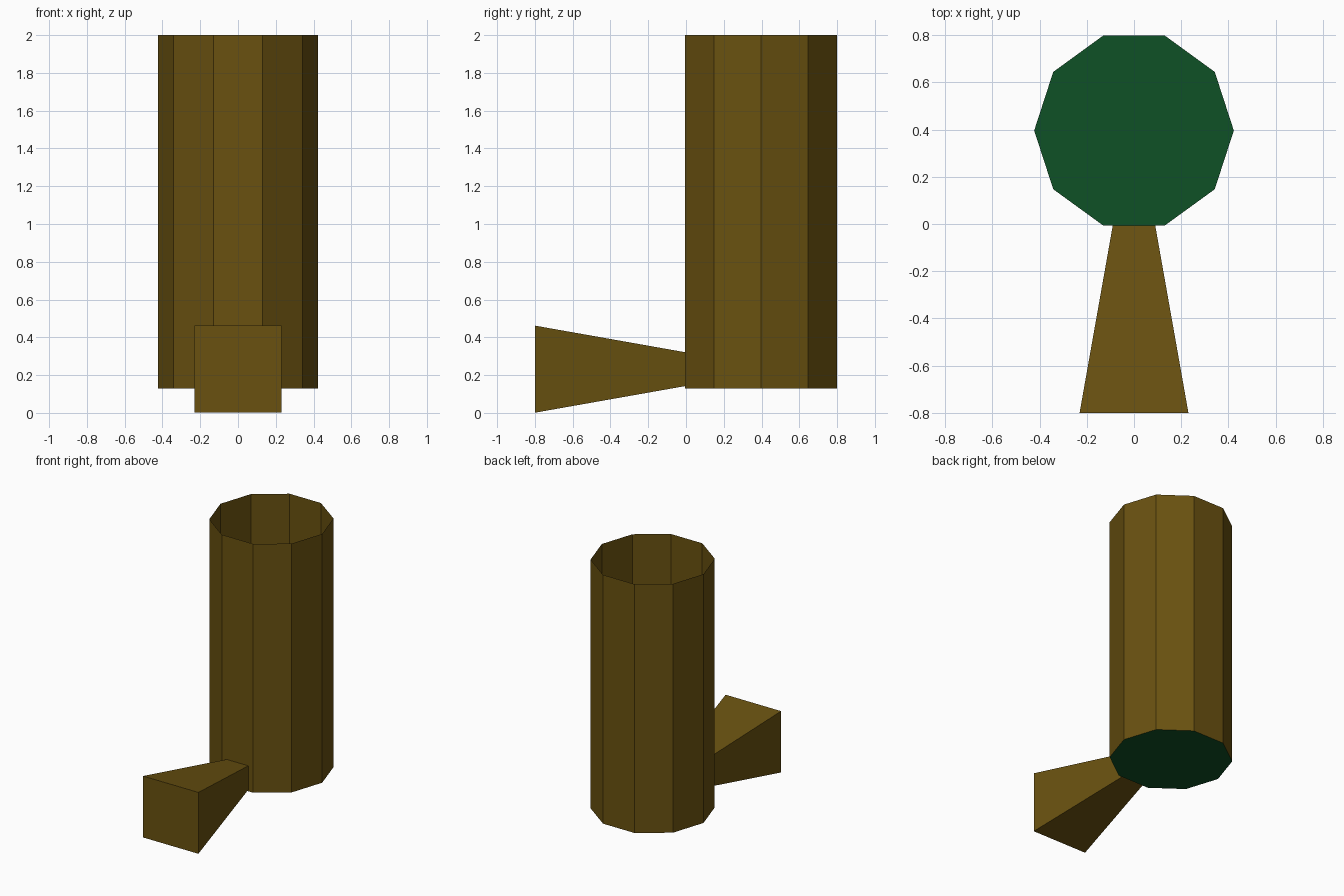
import bpy, bmesh, math

if "Cube" in bpy.data.objects:
    bpy.data.objects.remove(bpy.data.objects["Cube"])

def material(name, rgb):
    m = bpy.data.materials.new(name)
    m.diffuse_color = (*rgb, 1)
    m.use_nodes = True
    m.node_tree.nodes["Principled BSDF"].inputs["Base Color"].default_value = m.diffuse_color
    return m

brown = material("brown", (0.142, 0.083, 0.0052))
green = material("dark green", (0.0048, 0.083, 0.019))

def make(name, rings, mat, sides=True, caps=()):
    """Join rings of points with side faces and cap the chosen rings."""
    bm = bmesh.new()
    vs = [[bm.verts.new(p) for p in ring] for ring in rings]
    n = len(rings[0])
    if sides:
        for a, b in zip(vs, vs[1:]):
            for i in range(n):
                j = (i + 1) % n
                bm.faces.new((a[i], a[j], b[j], b[i]))
    for c in caps:
        bm.faces.new(vs[c] if c else vs[c][::-1])
    me = bpy.data.meshes.new(name)
    bm.to_mesh(me)
    bm.free()
    me.materials.append(mat)
    ob = bpy.data.objects.new(name, me)
    bpy.context.collection.objects.link(ob)
    return ob

R, CY, Z0, Z1 = 0.423, 0.396, 0.13, 2.0

def decagon(z):
    return [(R * math.cos(math.tau * i / 10), CY + R * math.sin(math.tau * i / 10), z)
            for i in range(10)]

# open-topped ten-sided tube
make("tube_wall", [decagon(Z0), decagon(Z1)], brown)

# green floor of the tube
make("tube_floor", [decagon(Z0)], green, sides=False, caps=(0,))

# flared block, tapering towards the tube
def square(y, h, zc=0.2315):
    return [(-h, y, zc - h), (h, y, zc - h), (h, y, zc + h), (-h, y, zc + h)]

# rings run from front to back, so the front cap is wound to face -y
block = make("flared_block", [square(-0.8, 0.2305), square(CY - R * math.cos(math.pi / 10), 0.09)],
             brown, caps=(0,))
for ob in (block,):
    bm = bmesh.new()
    bm.from_mesh(ob.data)
    bmesh.ops.recalc_face_normals(bm, faces=bm.faces)
    bm.to_mesh(ob.data)
    bm.free()
